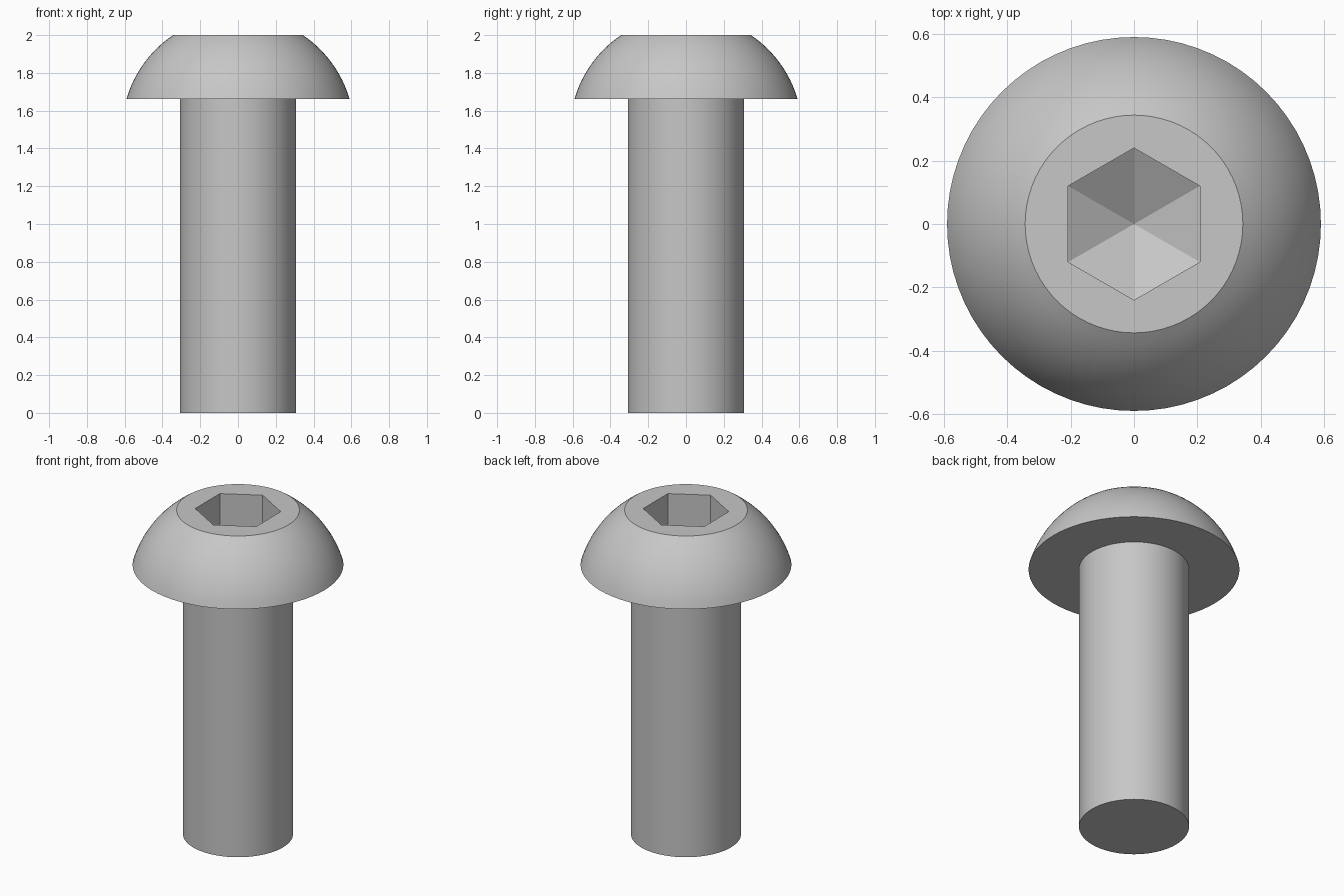
import bpy, bmesh
from math import sin, cos, pi, asin, radians

default = bpy.data.objects.get("Cube")
if default:
    bpy.data.objects.remove(default, do_unlink=True)

SEGMENTS = 72
SHAFT_R, HEAD_Z, TOP_Z = 0.308, 1.663, 2.0
DOME_R, DOME_Z = 0.615, 1.49          # sphere that shapes the head
HEX_R, SOCKET_Z, APEX_Z = 0.24, 1.80, 1.665

# Material
steel = bpy.data.materials.new("grey steel")
steel.use_nodes = True
colour = (0.57, 0.57, 0.57, 1)
steel.diffuse_color = colour
steel.node_tree.nodes["Principled BSDF"].inputs["Base Color"].default_value = colour

bm = bmesh.new()


def ring(radius, z, count, turn=0.0):
    return [bm.verts.new((radius * cos(turn + 2 * pi * i / count),
                          radius * sin(turn + 2 * pi * i / count), z))
            for i in range(count)]


def wall(a, b):
    for i in range(len(a)):
        j = (i + 1) % len(a)
        bm.faces.new((a[i], a[j], b[j], b[i]))


def loop_edges(loop):
    return [bm.edges.get((v, loop[i - 1])) for i, v in enumerate(loop)]


# Shaft and domed head, as stacked rings
profile = [(SHAFT_R, 0), (SHAFT_R, HEAD_Z)]
low, high = (asin((z - DOME_Z) / DOME_R) for z in (HEAD_Z, TOP_Z))
STEPS = 12
for k in range(STEPS + 1):
    a = low + (high - low) * k / STEPS
    profile.append((DOME_R * cos(a), DOME_Z + DOME_R * sin(a)))
rings = [ring(r, z, SEGMENTS) for r, z in profile]
for a, b in zip(rings, rings[1:]):
    wall(a, b)
bm.faces.new(rings[0])

# Hexagonal socket with a conical floor
rim = ring(HEX_R, TOP_Z, 6, radians(30))
floor = ring(HEX_R, SOCKET_Z, 6, radians(30))
wall(rim, floor)
apex = bm.verts.new((0, 0, APEX_Z))
for i in range(6):
    bm.faces.new((floor[i - 1], floor[i], apex))

# Flat top between the dome and the socket
bmesh.ops.triangle_fill(bm, use_beauty=True, normal=(0, 0, 1),
                        edges=loop_edges(rings[-1]) + loop_edges(rim))
bmesh.ops.recalc_face_normals(bm, faces=bm.faces)

mesh = bpy.data.meshes.new("button_head_bolt")
bm.to_mesh(mesh)
bm.free()
mesh.materials.append(steel)
bolt = bpy.data.objects.new("button_head_bolt", mesh)
bpy.context.collection.objects.link(bolt)

# Smooth curved surfaces, crisp rims
bpy.ops.object.select_all(action="DESELECT")
bolt.select_set(True)
bpy.context.view_layer.objects.active = bolt
bpy.ops.object.shade_smooth_by_angle(angle=radians(30))
